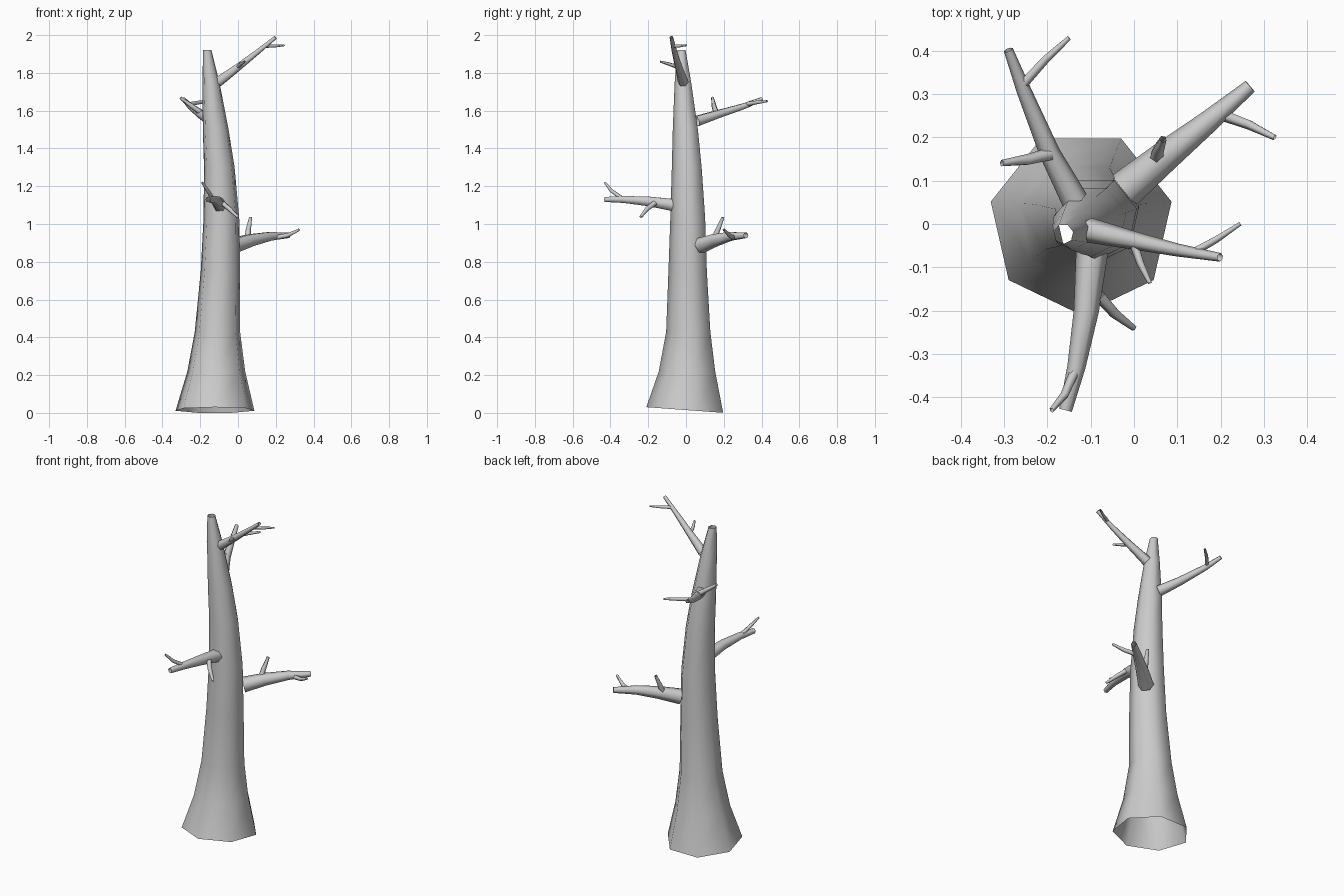
import bpy, bmesh, math
from mathutils import Vector

if "Cube" in bpy.data.objects:
    bpy.data.objects.remove(bpy.data.objects["Cube"], do_unlink=True)

bark = bpy.data.materials.new("grey bark")
bark.use_nodes = True
GREY = (0.6, 0.6, 0.6, 1)
bark.diffuse_color = GREY
bark.node_tree.nodes["Principled BSDF"].inputs["Base Color"].default_value = GREY


def skin(name, rings):
    """Bridge equal-length rings of points into an open, smooth tube."""
    bm = bmesh.new()
    loops = [[bm.verts.new(p) for p in ring] for ring in rings]
    n = len(loops[0])
    for a, b in zip(loops, loops[1:]):
        for i in range(n):
            j = (i + 1) % n
            bm.faces.new((a[i], a[j], b[j], b[i]))
    mesh = bpy.data.meshes.new(name)
    bm.to_mesh(mesh)
    bm.free()
    mesh.materials.append(bark)
    mesh.shade_smooth()
    obj = bpy.data.objects.new(name, mesh)
    bpy.context.collection.objects.link(obj)
    return obj


def limb(name, path, radii, sides):
    """Tapered tube whose rings stand square to a path."""
    pts = [Vector(p) for p in path]
    rings = []
    for k, (p, r) in enumerate(zip(pts, radii)):
        along = (pts[min(k + 1, len(pts) - 1)] - pts[max(k - 1, 0)]).normalized()
        u = along.cross(Vector((0, 0, 1))).normalized()
        v = u.cross(along)
        ring = []
        for i in range(sides):
            t = math.tau * i / sides
            # u x v points backwards along the limb, so wind the other way
            ring.append(p + r * (math.cos(t) * u + math.sin(t) * -v))
        rings.append(ring)
    return skin(name, [list(reversed(r)) for r in rings])


# Trunk: seven-sided flared tube, each ring given as x, y, z, radius
TRUNK = [(-.122, .004, .015, .214), (-.115, .013, .22, .157), (-.109, .018, .43, .123),
         (-.093, .014, .75, .107), (-.088, .014, 1.03, .097), (-.099, .008, 1.3, .083),
         (-.118, 0, 1.5, .07), (-.143, -.014, 1.75, .046), (-.163, -.023, 1.92, .023)]
trunk_rings = []
for k, (x, y, z, r) in enumerate(TRUNK):
    ring = []
    for i in range(7):
        t = math.tau * i / 7 - math.pi / 2
        py = y + r * math.sin(t)
        tilt = -0.073 * py if k == 0 else 0  # the foot is cut at a slant
        ring.append((x + r * math.cos(t), py, z + tilt))
    trunk_rings.append(ring)
skin("trunk", trunk_rings)

# Main branches
limb("lower_left_branch",
     [(-.02, .08, .887), (.07, .155, .915), (.17, .235, .935), (.268, .318, .94)],
     (.044, .036, .026, .016), 6)
limb("front_branch",
     [(-.097, -.065, 1.1), (-.11, -.2, 1.12), (-.133, -.33, 1.13), (-.158, -.43, 1.13)],
     (.037, .029, .021, .015), 6)
limb("upper_back_branch",
     [(-.137, .055, 1.545), (-.195, .165, 1.58), (-.255, .31, 1.625), (-.29, .402, 1.662)],
     (.031, .024, .017, .011), 6)
limb("top_left_branch",
     [(-.105, -.014, 1.752), (0, -.038, 1.83), (.1, -.06, 1.908), (.199, -.077, 1.988)],
     (.029, .021, .015, .01), 6)

# Twigs: root, bend, tip, thickness
TWIGS = {
    "lower_left_twig_inner": ((.05, .15, .92), (.055, .17, .97), (.067, .196, 1.035), .017),
    "lower_left_twig_outer": ((.21, .25, .93), (.265, .23, .94), (.325, .2, .97), .014),
    "front_twig_outer": ((-.138, -.345, 1.14), (-.16, -.395, 1.175), (-.19, -.43, 1.22), .012),
    "front_twig_inner": ((-.08, -.165, 1.11), (-.045, -.205, 1.08), (0, -.24, 1.037), .015),
    "upper_back_twig_inner": ((-.195, .16, 1.59), (-.245, .148, 1.625), (-.305, .14, 1.668), .016),
    "upper_back_twig_outer": ((-.255, .325, 1.635), (-.205, .38, 1.644), (-.15, .43, 1.65), .012),
    "top_left_twig_outer": ((.145, -.06, 1.942), (.19, -.035, 1.942), (.245, .001, 1.946), .01),
    "top_left_twig_inner": ((0, -.045, 1.832), (.015, -.09, 1.847), (.037, -.136, 1.86), .011),
}
for name, (root, bend, tip, r) in TWIGS.items():
    limb(name, (root, bend, tip), (r, r * .85, r * .5), 5)
